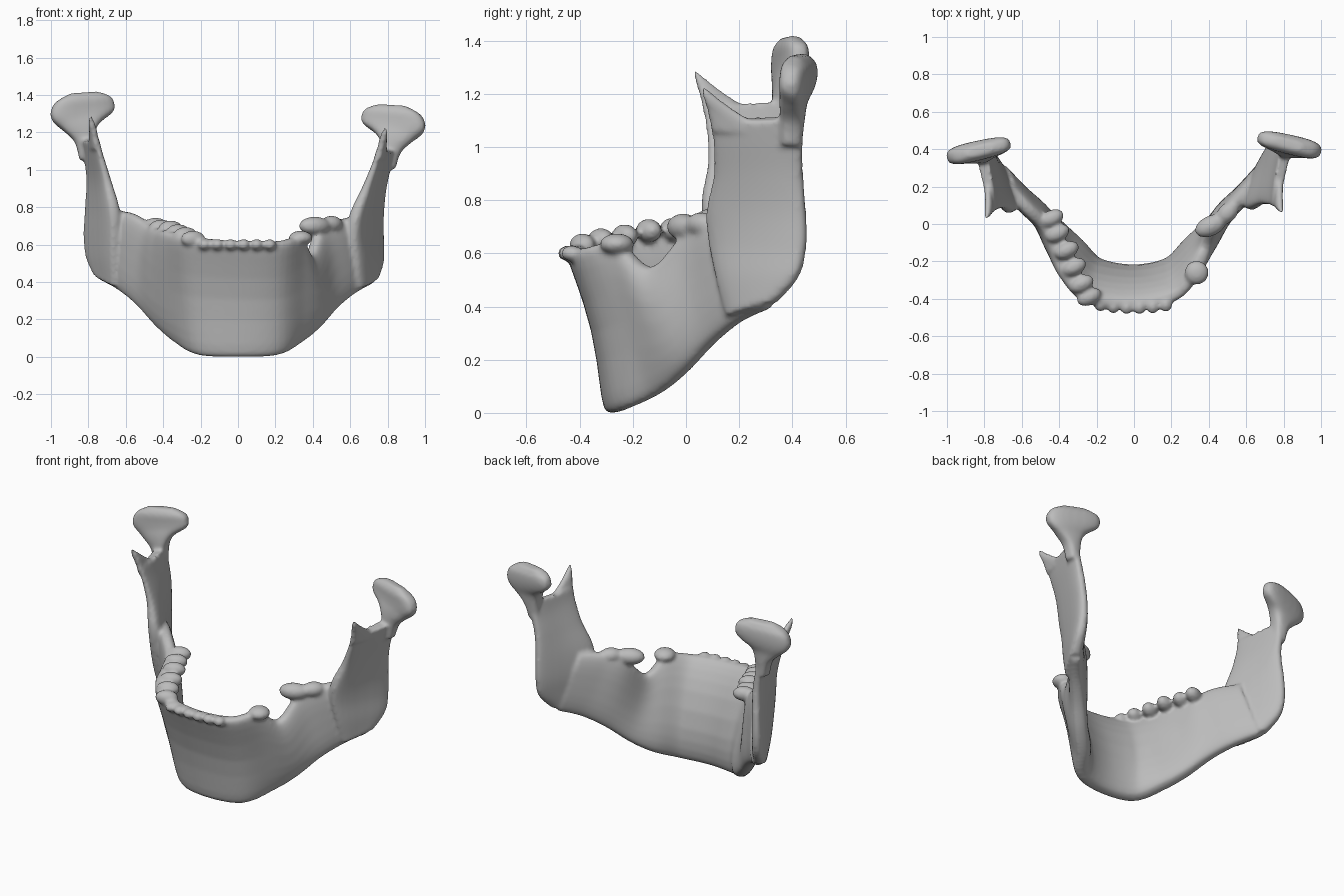
import bpy, bmesh, math
from mathutils import Vector, Matrix

cube = bpy.data.objects.get("Cube")
if cube:
    bpy.data.objects.remove(cube)

bone = bpy.data.materials.new("bone grey")
bone.use_nodes = True
bone.diffuse_color = (0.5, 0.5, 0.5, 1)
bone.node_tree.nodes["Principled BSDF"].inputs["Base Color"].default_value = (0.5, 0.5, 0.5, 1)

bm = bmesh.new()


def to_side(p, side):
    """Place a left-hand point on either side; the right side stands slightly taller."""
    p = Vector(p)
    if side > 0:
        return p
    k = min(1, abs(p.x) / 0.3)
    swell = 0.045 * math.exp(-((p.z - 0.65) / 0.25) ** 2)
    return Vector((-p.x - k * swell, p.y - k * 0.025 * p.z, p.z * (1 + 0.05 * k)))


def spline(rows, steps=6):
    """Smooth in-between rows, passing through every given row."""
    out = []
    for i in range(len(rows) - 1):
        a, b, c, d = (rows[min(max(j, 0), len(rows) - 1)] for j in range(i - 1, i + 3))
        for s in range(steps):
            t = s / steps
            out.append([q + 0.5 * t * (r - p + t * (2 * p - 5 * q + 4 * r - u + t * (3 * (q - r) + u - p)))
                        for p, q, r, u in zip(a, b, c, d)])
    return out + [list(rows[-1])]


def place(rows, side):
    """Move the two edge points of each row to a side."""
    return [(*to_side(r[:3], side), *to_side(r[3:6], side), *r[6:]) for r in rows]


def power(v, e):
    return math.copysign(abs(v) ** e, v)


def loft(rows, count=24):
    """Rows hold edge A, edge C, thickness at A and C, and an inward bow."""
    rows = spline(rows)
    mids = [(Vector(r[:3]) + Vector(r[3:6])) / 2 for r in rows]
    rings = []
    for i, r in enumerate(rows):
        a, c = Vector(r[:3]), Vector(r[3:6])
        path = mids[min(i + 1, len(mids) - 1)] - mids[max(i - 1, 0)]
        n = path.cross(c - a).normalized()
        ring = []
        for k in range(count):
            ang = math.tau * k / count
            f = 0.5 + 0.5 * power(math.sin(ang), 0.75)
            w = 0.5 * power(math.cos(ang), 0.6) * (r[6] + (r[7] - r[6]) * f)
            ring.append(bm.verts.new(a.lerp(c, f) + n * (w - r[8] * 4 * f * (1 - f))))
        rings.append(ring)
    faces = [bm.faces.new(rings[0]), bm.faces.new(rings[-1])]
    for p, q in zip(rings, rings[1:]):
        faces += [bm.faces.new((p[k], p[(k + 1) % count], q[(k + 1) % count], q[k])) for k in range(count)]
    bmesh.ops.recalc_face_normals(bm, faces=faces)


def lump(pos, size, turn=0):
    """Rounded socket or tooth stub."""
    m = Matrix.Translation(pos) @ Matrix.Rotation(math.radians(turn), 4, 'Z') @ Matrix.Diagonal((*size, 1))
    bmesh.ops.create_uvsphere(bm, u_segments=20, v_segments=12, radius=1, matrix=m)


# Curved body: lower border to tooth-bearing ridge, from the chin backwards
chin = (0, -.27, 0, 0, -.43, .62, .13, .1, .05)
body = [(.2, -.23, .01, .22, -.39, .62, .14, .11, .045),
        (.31, -.1, .07, .33, -.26, .64, .14, .1, .01),
        (.41, 0, .15, .38, -.13, .55, .13, .1, -.01),
        (.52, .1, .26, .43, 0, .68, .12, .1, 0),
        (.62, .2, .34, .52, .09, .73, .11, .1, 0),
        (.71, .31, .39, .63, .2, .75, .1, .1, 0)]
right_body = [list(r) for r in body]
right_body[2][5] = .65
loft(place(right_body[::-1], -1) + [chin] + place(body, 1))

# Upright branch: front edge to back edge, rising
ramus = [(.62, .16, .36, .74, .34, .42, .1, .07, 0),
         (.61, .12, .5, .765, .42, .51, .11, .08, 0),
         (.6, .09, .64, .765, .45, .62, .11, .08, 0),
         (.62, .08, .76, .765, .45, .76, .1, .075, 0),
         (.68, .105, .9, .775, .44, .9, .07, .075, 0),
         (.73, .1, 1.03, .8, .44, 1.02, .05, .07, 0),
         (.75, .09, 1.1, .82, .44, 1.11, .045, .07, 0)]
# Pointed front process
coronoid = [(.75, .095, 1.06, .79, .32, 1.06, .045, .045, 0),
            (.765, .08, 1.14, .785, .21, 1.12, .045, .035, 0),
            (.78, .065, 1.19, .785, .13, 1.175, .04, .03, 0),
            (.79, .06, 1.225, .79, .075, 1.22, .025, .025, 0)]
# Neck flaring into the joint head: inner pole to outer pole, rising
condyle = [(.77, .39, 1.02, .84, .4, 1.0, .08, .08, 0),
           (.77, .4, 1.12, .87, .4, 1.09, .1, .09, 0),
           (.74, .42, 1.19, .93, .39, 1.15, .1, .1, 0),
           (.67, .455, 1.245, .99, .385, 1.2, .1, .11, 0),
           (.66, .465, 1.285, 1, .385, 1.25, .1, .11, 0),
           (.68, .46, 1.325, .97, .39, 1.3, .09, .1, 0),
           (.75, .45, 1.35, .9, .41, 1.34, .05, .05, 0)]
for side in (1, -1):
    for part in (ramus, coronoid, condyle):
        loft(place(part, side))

# Left sockets either side of the gap
lump((.335, -.26, .635), (.065, .065, .04))
lump((.41, -.01, .7), (.09, .055, .05), 25)
lump((.5, .06, .71), (.07, .05, .045), 45)

# Right row of sockets
for x, y, z in ((-.24, -.39, .63), (-.28, -.32, .65), (-.32, -.23, .665),
                (-.36, -.14, .685), (-.41, -.05, .69), (-.44, .03, .7)):
    lump((x, y, z), (.07, .045, .045), 25)

# Front ridge scallops
for i in range(6):
    x = -.18 + i * .07
    lump((x, -.445 + x * x * .5, .6), (.035, .04, .03))

mesh = bpy.data.meshes.new("jawbone")
bm.to_mesh(mesh)
bm.free()
jaw = bpy.data.objects.new("jawbone", mesh)
bpy.context.collection.objects.link(jaw)
mesh.materials.append(bone)

# Fuse the parts into one smooth surface
fuse = jaw.modifiers.new("fuse", 'REMESH')
fuse.mode = 'VOXEL'
fuse.voxel_size = 0.011
fuse.use_smooth_shade = True
soften = jaw.modifiers.new("soften", 'SMOOTH')
soften.factor = 0.5
soften.iterations = 6

bpy.context.view_layer.objects.active = jaw
jaw.select_set(True)
for name in ("fuse", "soften"):
    bpy.ops.object.modifier_apply(modifier=name)
bpy.ops.object.shade_smooth()
